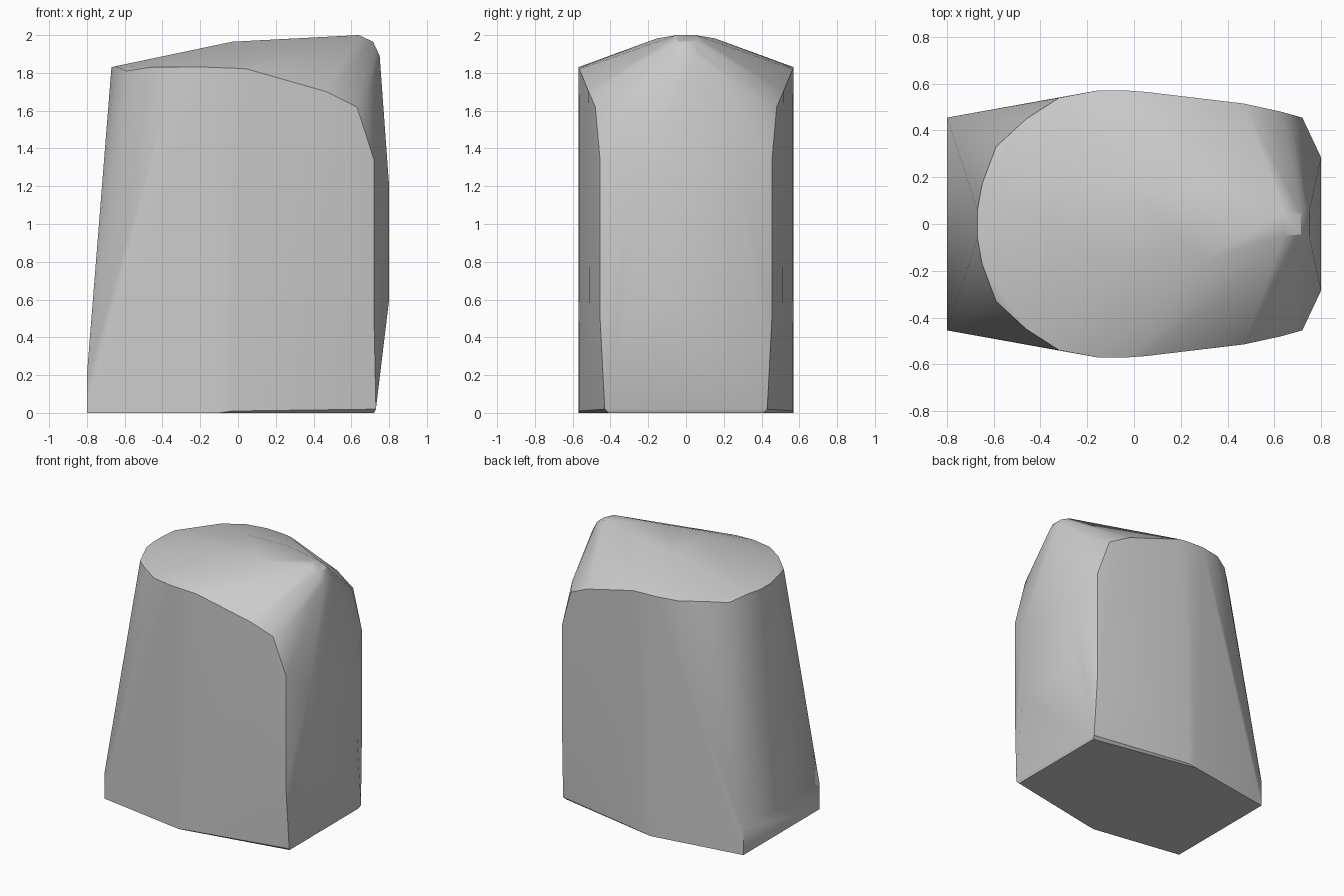
import bpy
import bmesh
import math

# Remove the default cube only
default_cube = bpy.data.objects.get("Cube")
if default_cube:
    bpy.data.objects.remove(default_cube, do_unlink=True)


def make_material(name, colour):
    material = bpy.data.materials.new(name)
    material.use_nodes = True
    material.diffuse_color = colour
    material.node_tree.nodes["Principled BSDF"].inputs["Base Color"].default_value = colour
    return material


def mirrored(points):
    """Repeat every half-width point on both sides of the centre plane."""
    return [(x, side * y, z) for x, y, z in points for side in (-1, 1)]


def hull_object(name, points, material, crease_degrees):
    """Wrap a tight skin around the given points and keep its sharp creases."""
    mesh = bpy.data.meshes.new(name)
    bm = bmesh.new()
    for point in points:
        bm.verts.new(point)
    result = bmesh.ops.convex_hull(bm, input=bm.verts[:])
    loose = {v for v in result["geom_interior"] + result["geom_unused"]
             if isinstance(v, bmesh.types.BMVert)}
    bmesh.ops.delete(bm, geom=list(loose), context="VERTS")
    bmesh.ops.dissolve_limit(bm, angle_limit=math.radians(0.5),
                             verts=bm.verts[:], edges=bm.edges[:])
    bmesh.ops.recalc_face_normals(bm, faces=bm.faces[:])
    bm.to_mesh(mesh)
    bm.free()
    mesh.materials.append(material)
    obj = bpy.data.objects.new(name, mesh)
    bpy.context.collection.objects.link(obj)
    bpy.ops.object.select_all(action="DESELECT")
    obj.select_set(True)
    bpy.context.view_layer.objects.active = obj
    bpy.ops.object.shade_smooth_by_angle(angle=math.radians(crease_degrees))
    return obj


# Flat base and upright rear corners
base = [(-.8, .455, 0), (-.8, .455, .2), (-.1, .568, 0),
        (-.03, .567, .01), (.72, .41, 0), (.73, .43, .02)]

# Bulging sides and the chamfered front corners
sides = [(.45, .512, .5), (.45, .512, 1.4), (.72, .455, .5), (.72, .455, 1.34)]

# Front face, widest at mid height
front = [(.735, .38, .12), (.8, .285, .6), (.8, .285, 1.2), (.75, .05, 1.89)]

# Rounded rim that drops towards the front corners
rim = [(-.67, .06, 1.83), (-.65, .17, 1.835), (-.59, .33, 1.81),
       (-.46, .45, 1.83), (-.32, .54, 1.83), (-.16, .57, 1.83),
       (-.02, .57, 1.825), (.05, .565, 1.82), (.47, .515, 1.7),
       (.63, .48, 1.62), (.68, .39, 1.66), (.73, .06, 1.92)]

# Sloping crown rising to a small blunt peak
crown = [(-.03, .17, 1.965), (.3, .155, 1.982), (.64, .05, 2), (.715, .045, 1.965)]

grey = make_material("plain grey", (.6, .6, .6, 1))
hull_object("body", mirrored(base + sides + front + rim + crown), grey, 30)
